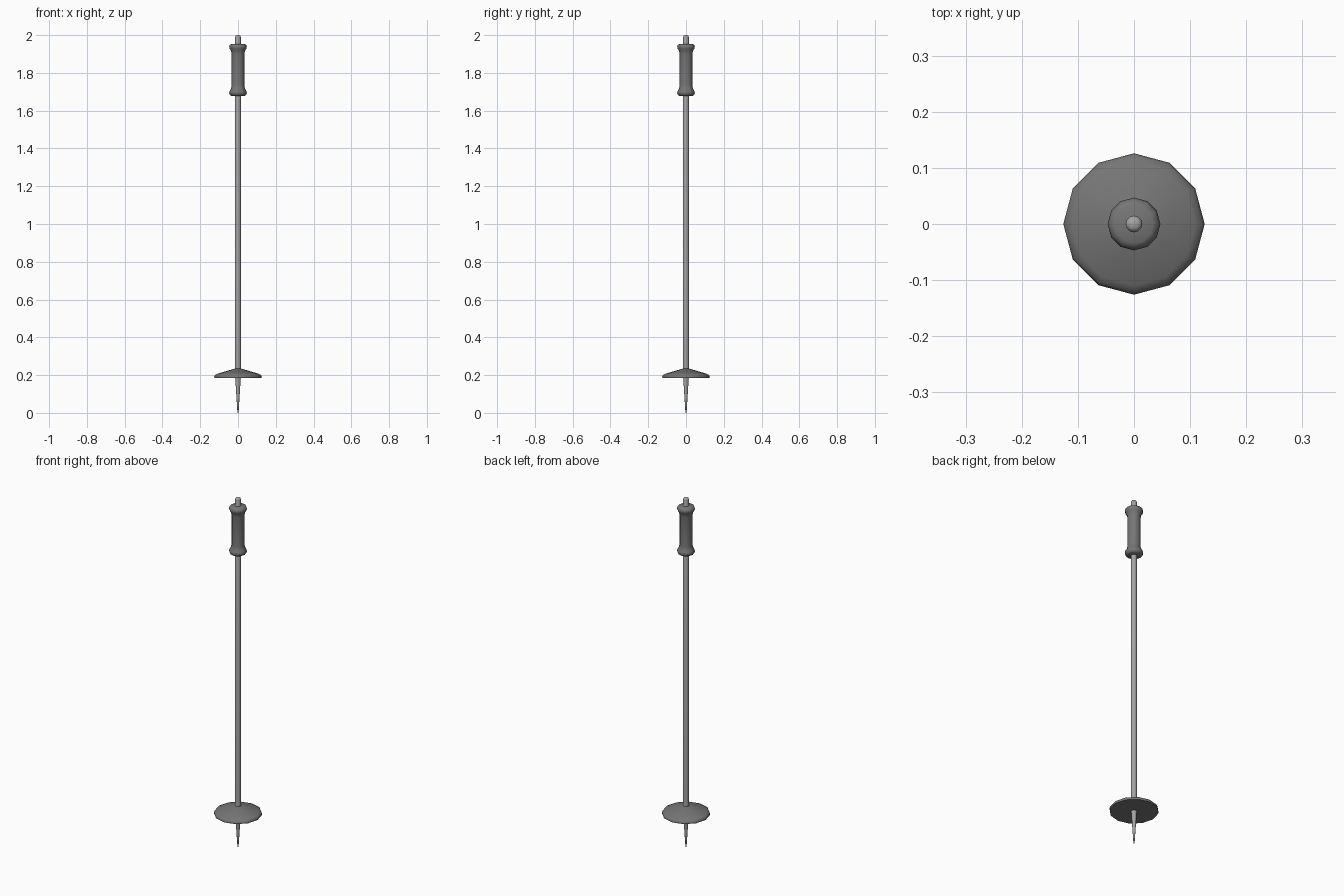
import bpy, bmesh, math

if "Cube" in bpy.data.objects:
    bpy.data.objects.remove(bpy.data.objects["Cube"])

SIDES = 12

def material(name, grey):
    mat = bpy.data.materials.new(name)
    mat.diffuse_color = (grey, grey, grey, 1)
    mat.use_nodes = True
    mat.node_tree.nodes["Principled BSDF"].inputs["Base Color"].default_value = mat.diffuse_color
    return mat

METAL = material("metal", 0.37)
RUBBER = material("dark_rubber", 0.18)

def lathe(name, profile, mat, angle=35):
    """Spin a (radius, z) profile about z and cap both ends."""
    bm = bmesh.new()
    rings = []
    for r, z in profile:
        rings.append([bm.verts.new((r * math.cos(2 * math.pi * i / SIDES),
                                    r * math.sin(2 * math.pi * i / SIDES), z))
                      for i in range(SIDES)])
    for a, b in zip(rings, rings[1:]):
        for i in range(SIDES):
            j = (i + 1) % SIDES
            bm.faces.new((a[i], a[j], b[j], b[i]))
    bm.faces.new(rings[0][::-1])
    bm.faces.new(rings[-1])
    mesh = bpy.data.meshes.new(name)
    bm.to_mesh(mesh)
    bm.free()
    mesh.materials.append(mat)
    ob = bpy.data.objects.new(name, mesh)
    bpy.context.collection.objects.link(ob)
    bpy.ops.object.select_all(action='DESELECT')
    ob.select_set(True)
    bpy.context.view_layer.objects.active = ob
    bpy.ops.object.shade_smooth_by_angle(angle=math.radians(angle))
    return ob

# Long tube, poking out above the grip with a softly rounded end
lathe("shaft", [(0.015, 0.19), (0.015, 1.99), (0.013, 1.996), (0.008, 2.0)], METAL, 50)

# Tapered ground spike
lathe("spike", [(0.003, 0.0), (0.015, 0.19)], METAL)

# Shallow conical snow basket with a bevelled rim
lathe("basket", [(0.125, 0.186), (0.126, 0.192), (0.122, 0.201),
                 (0.110, 0.207), (0.015, 0.235)], RUBBER, 60)

# Handle with flared collars at both ends
half = [(0.034, -0.138), (0.043, -0.133), (0.047, -0.122),
        (0.044, -0.112), (0.037, -0.100), (0.034, -0.085)]
profile = half + [(r, -z) for r, z in reversed(half)]
lathe("grip", [(r, 1.816 + z) for r, z in profile], RUBBER, 60)
